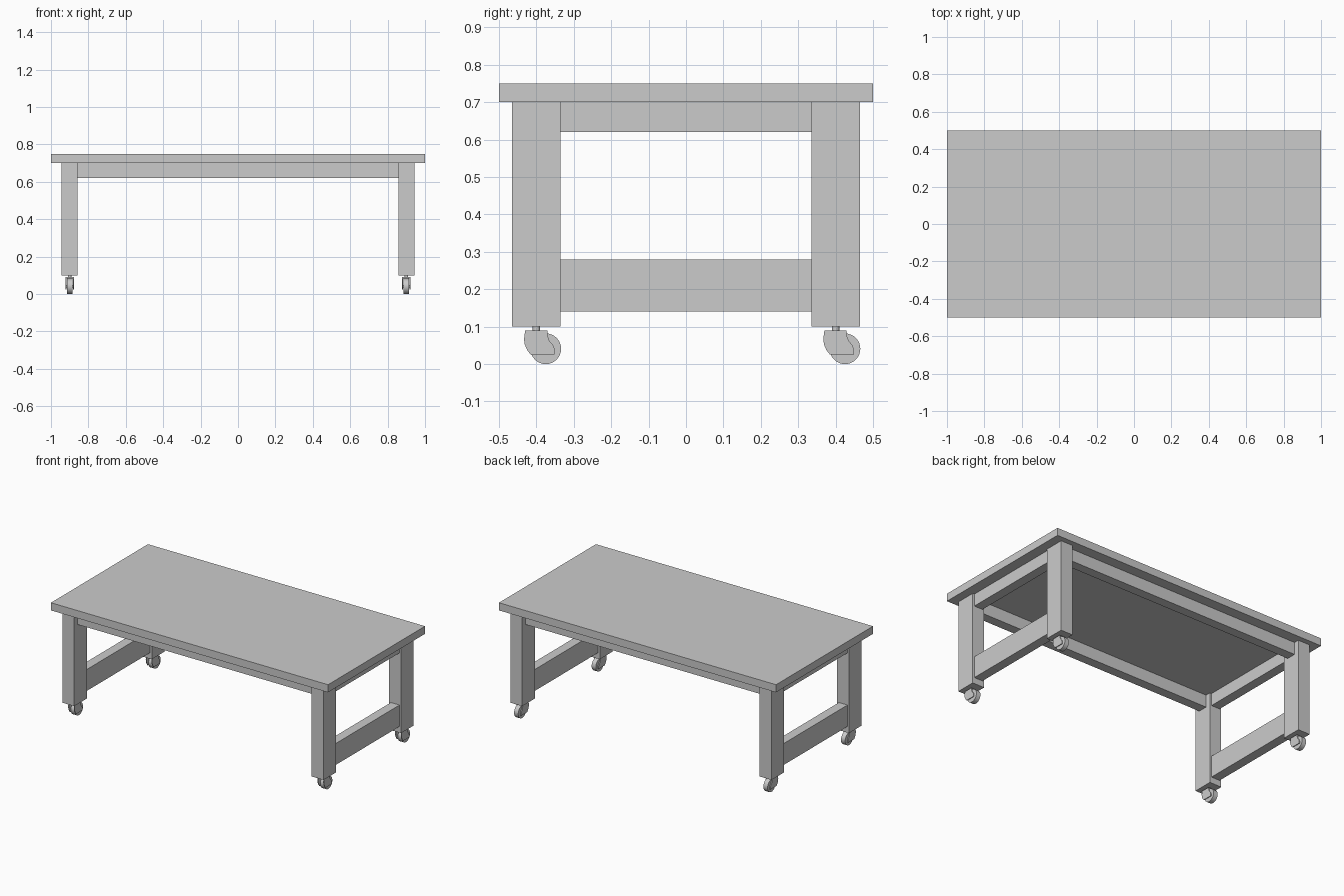
import bpy, bmesh, math

if "Cube" in bpy.data.objects:
    bpy.data.objects.remove(bpy.data.objects["Cube"])


def box(name, x0, x1, y0, y1, z0, z1):
    bpy.ops.mesh.primitive_cube_add(size=1, location=((x0 + x1) / 2, (y0 + y1) / 2, (z0 + z1) / 2))
    ob = bpy.context.object
    ob.name = name
    ob.scale = (x1 - x0, y1 - y0, z1 - z0)
    bpy.ops.object.transform_apply(location=False, rotation=False, scale=True)
    return ob


def cylinder(name, loc, radius, depth, sides, along_x=False):
    bpy.ops.mesh.primitive_cylinder_add(vertices=sides, radius=radius, depth=depth, location=loc,
                                        rotation=(0, math.pi / 2 if along_x else 0, 0))
    ob = bpy.context.object
    ob.name = name
    bpy.ops.object.shade_smooth_by_angle(angle=math.radians(35))
    return ob


def plate(name, loc, profile, thickness):
    # Extrude a (y, z) outline along x, centred on loc
    bm = bmesh.new()
    face = bm.faces.new([bm.verts.new((-thickness / 2, y, z)) for y, z in profile])
    ext = bmesh.ops.extrude_face_region(bm, geom=[face])
    moved = [v for v in ext["geom"] if isinstance(v, bmesh.types.BMVert)]
    bmesh.ops.translate(bm, verts=moved, vec=(thickness, 0, 0))
    bmesh.ops.recalc_face_normals(bm, faces=bm.faces)
    mesh = bpy.data.meshes.new(name)
    bm.to_mesh(mesh)
    bm.free()
    ob = bpy.data.objects.new(name, mesh)
    ob.location = loc
    bpy.context.collection.objects.link(ob)
    return ob


LEG_X, LEG_Y = 0.9, 0.4      # leg centres
HX, HY = 0.043, 0.065        # leg half sizes
RAIL = 0.031                 # rail half thickness

# Caster fork outline, y relative to the stem
FORK = [(-0.03, 0.09), (-0.033, 0.066), (-0.031, 0.052), (-0.025, 0.038), (-0.015, 0.025),
        (0.049, 0.025), (0.048, 0.042), (0.045, 0.05), (0.035, 0.062), (0.031, 0.073), (0.029, 0.09)]

box("table_top", -1, 1, -0.5, 0.5, 0.70, 0.75)

# Long aprons
for sy, side in ((-1, "front"), (1, "back")):
    y = sy * LEG_Y
    box(side + "_apron", -LEG_X + HX, LEG_X - HX, y - RAIL, y + RAIL, 0.62, 0.70)

for sx, end in ((-1, "left"), (1, "right")):
    x = sx * LEG_X
    # End apron and lower stretcher
    inner = LEG_Y - HY
    box(end + "_apron", x - RAIL, x + RAIL, -inner, inner, 0.62, 0.70)
    box(end + "_stretcher", x - RAIL, x + RAIL, -inner, inner, 0.14, 0.28)
    for sy, side in ((-1, "front"), (1, "back")):
        y = sy * LEG_Y
        tag = f"{side}_{end}_"
        box(tag + "leg", x - HX, x + HX, y - HY, y + HY, 0.10, 0.70)
        # Caster: stem, fork, wheel and axle, all trailing towards the back
        cylinder(tag + "caster_stem", (x, y, 0.093), 0.01, 0.016, 16)
        for s in (-1, 1):
            plate(tag + "caster_fork_plate", (x + s * 0.0205, y, 0), FORK, 0.005)
        box(tag + "caster_fork_bridge", x - 0.0185, x + 0.0185, y - 0.03, y + 0.029, 0.084, 0.09)
        cylinder(tag + "caster_wheel", (x, y + 0.025, 0.041), 0.041, 0.03, 32, True)
        cylinder(tag + "caster_axle", (x, y + 0.025, 0.041), 0.007, 0.045, 12, True)
